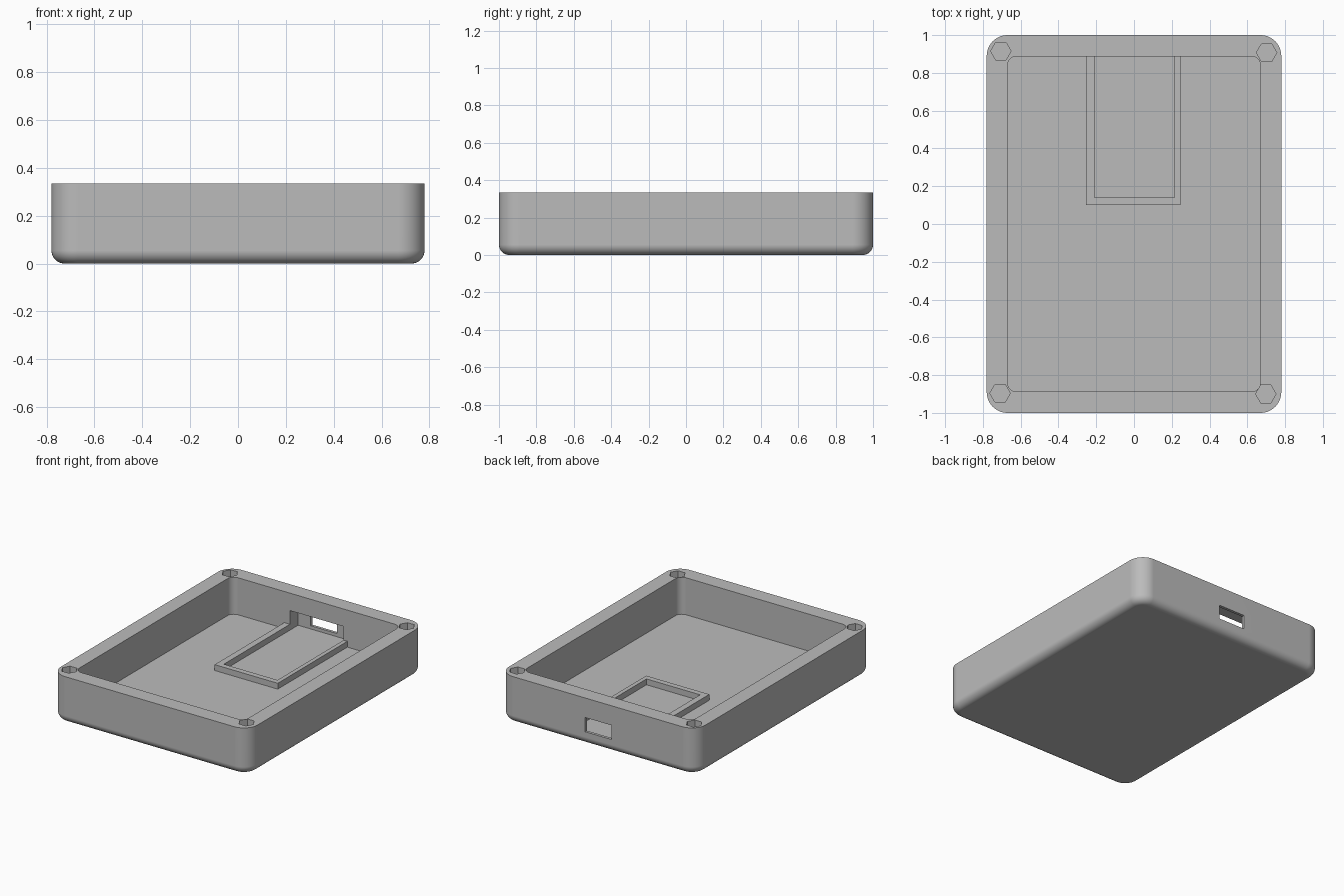
import bpy
import bmesh
from math import sin, cos, pi, radians

cube = bpy.data.objects.get("Cube")
if cube:
    bpy.data.objects.remove(cube, do_unlink=True)

HALF_W, HALF_D, HEIGHT = 0.78, 1.0, 0.335
FLOOR = 0.07
CORNER, FILLET = 0.11, 0.055
SEGMENTS = 10

grey = bpy.data.materials.new("plain grey")
grey.use_nodes = True
grey.diffuse_color = (0.5, 0.5, 0.5, 1)
grey.node_tree.nodes["Principled BSDF"].inputs["Base Color"].default_value = (0.5, 0.5, 0.5, 1)


def make_object(name, bm):
    bmesh.ops.recalc_face_normals(bm, faces=bm.faces)
    mesh = bpy.data.meshes.new(name)
    bm.to_mesh(mesh)
    bm.free()
    mesh.materials.append(grey)
    obj = bpy.data.objects.new(name, mesh)
    bpy.context.collection.objects.link(obj)
    return obj


def rounded_loop(bm, hw, hd, r, z):
    """Ring of vertices around a rounded rectangle."""
    ring = []
    for k, (sx, sy) in enumerate([(1, 1), (-1, 1), (-1, -1), (1, -1)]):
        for i in range(SEGMENTS + 1):
            a = (k + i / SEGMENTS) * pi / 2
            ring.append(bm.verts.new((sx * (hw - r) + r * cos(a),
                                      sy * (hd - r) + r * sin(a), z)))
    return ring


def prism(name, points, z0, z1):
    """Vertical extrusion of an outline."""
    bm = bmesh.new()
    low = bm.faces.new([bm.verts.new((x, y, z0)) for x, y in points])
    top = bmesh.ops.extrude_face_region(bm, geom=[low])["geom"]
    verts = [v for v in top if isinstance(v, bmesh.types.BMVert)]
    bmesh.ops.translate(bm, verts=verts, vec=(0, 0, z1 - z0))
    return make_object(name, bm)


def box(name, x0, x1, y0, y1, z0, z1):
    return prism(name, [(x0, y0), (x1, y0), (x1, y1), (x0, y1)], z0, z1)


def cut(target, cutter):
    mod = target.modifiers.new("cut", "BOOLEAN")
    mod.operation, mod.solver, mod.object = "DIFFERENCE", "EXACT", cutter
    bpy.context.view_layer.objects.active = target
    bpy.ops.object.modifier_apply(modifier=mod.name)
    bpy.data.objects.remove(cutter, do_unlink=True)


# Open tray: filleted base, outer wall, rim, inner wall, floor
bm = bmesh.new()
rings = []
for i in range(SEGMENTS + 1):
    a = i / SEGMENTS * pi / 2
    inset = FILLET * (1 - sin(a))
    rings.append(rounded_loop(bm, HALF_W - inset, HALF_D - inset,
                              CORNER - inset, FILLET * (1 - cos(a))))
rings.append(rounded_loop(bm, HALF_W, HALF_D, CORNER, HEIGHT))
rings.append(rounded_loop(bm, 0.67, 0.888, 0.05, HEIGHT))
rings.append(rounded_loop(bm, 0.67, 0.888, 0.05, FLOOR))
for a, b in zip(rings, rings[1:]):
    for i in range(len(a)):
        j = (i + 1) % len(a)
        bm.faces.new((a[i], a[j], b[j], b[i]))
bm.faces.new(rings[0])
bm.faces.new(rings[-1])
tray = make_object("tray", bm)

# Hexagonal nut pockets in the rim corners
for x, y in [(-0.705, 0.915), (0.702, 0.907), (-0.709, -0.896), (0.698, -0.9)]:
    hexagon = [(x + 0.054 * cos(k * pi / 3), y + 0.054 * sin(k * pi / 3)) for k in range(6)]
    cut(tray, prism("nut_cutter", hexagon, HEIGHT - 0.2, HEIGHT + 0.05))

# Recess inside the back wall and the port opening through it
cut(tray, box("recess_cutter", -0.21, 0.215, 0.86, 0.98, FLOOR, 0.21))
cut(tray, box("port_cutter", -0.11, 0.10, 0.95, 1.05, 0.093, 0.195))

# Smooth rounded corners, crisp edges elsewhere
bpy.ops.object.select_all(action="DESELECT")
tray.select_set(True)
bpy.context.view_layer.objects.active = tray
bpy.ops.object.shade_smooth_by_angle(angle=radians(30))
weighted = tray.modifiers.new("weighted normals", "WEIGHTED_NORMAL")
weighted.keep_sharp = True

# U-shaped frame on the floor holding the board
outline = [(-0.255, 0.1), (0.245, 0.1), (0.245, 0.89), (0.215, 0.89),
           (0.215, 0.14), (-0.21, 0.14), (-0.21, 0.89), (-0.255, 0.89)]
prism("board_frame", outline, FLOOR - 0.005, 0.112)
